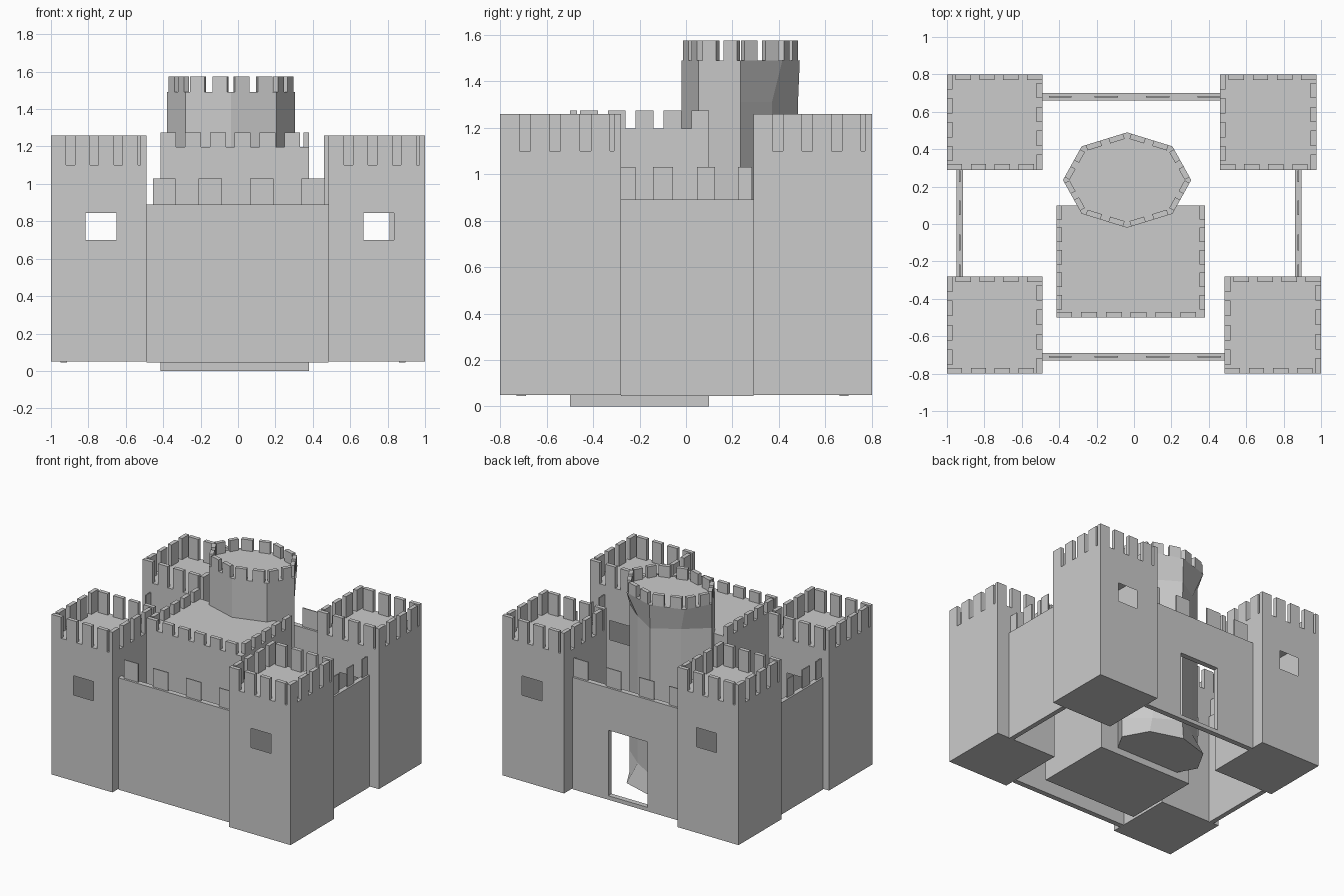
import bpy, bmesh, math
from mathutils import Vector, Matrix

if "Cube" in bpy.data.objects:
    bpy.data.objects.remove(bpy.data.objects["Cube"])

stone = bpy.data.materials.new("stone grey")
stone.use_nodes = True
GREY = (0.6, 0.6, 0.6, 1)
stone.diffuse_color = GREY
stone.node_tree.nodes["Principled BSDF"].inputs["Base Color"].default_value = GREY


def finish(bm, name):
    bmesh.ops.recalc_face_normals(bm, faces=bm.faces)
    mesh = bpy.data.meshes.new(name)
    bm.to_mesh(mesh)
    bm.free()
    mesh.materials.append(stone)
    obj = bpy.data.objects.new(name, mesh)
    bpy.context.collection.objects.link(obj)
    return obj


def add_box(bm, x, y, z):
    lo, hi = Vector((x[0], y[0], z[0])), Vector((x[1], y[1], z[1]))
    size = Matrix.Diagonal((*(hi - lo), 1))
    bmesh.ops.create_cube(bm, size=1, matrix=Matrix.Translation((lo + hi) / 2) @ size)


def cut_opening(bm, x, z, reveal):
    """Open a rectangle through the front and back faces of a box."""
    for axis, values in (((1, 0, 0), x), ((0, 0, 1), z)):
        for v in values:
            bmesh.ops.bisect_plane(bm, geom=bm.verts[:] + bm.edges[:] + bm.faces[:],
                                   plane_co=Vector(axis) * v, plane_no=axis)
    hole = []
    for f in bm.faces:
        c = f.calc_center_median()
        if abs(f.normal.y) > 0.9 and x[0] < c.x < x[1] and z[0] < c.z < z[1]:
            hole.append(f)
    bmesh.ops.delete(bm, geom=hole, context='FACES')
    if reveal:
        bmesh.ops.bridge_loops(bm, edges=[e for e in bm.edges if e.is_boundary])


def add_merlons(bm, start, end, count, z, fill=0.64, depth=0.03, offset=0.0):
    """Row of merlons along an edge, standing on its left-hand side."""
    a, b = Vector(start), Vector(end)
    d = (b - a).normalized()
    pitch = (b - a).length / count
    rot = Matrix.Rotation(math.atan2(d.y, d.x), 4, 'Z')
    n = Vector((-d.y, d.x))
    for i in range(count):
        p = a + d * pitch * (i + offset + fill / 2) + n * depth / 2
        place = Matrix.Translation((p.x, p.y, sum(z) / 2)) @ rot
        size = Matrix.Diagonal((pitch * fill, depth, z[1] - z[0], 1))
        bmesh.ops.create_cube(bm, size=1, matrix=place @ size)


# Hollow corner towers with a window front and back
DECK = 1.10
towers = {
    "front_right_tower": (-1.0, -0.49, -0.80, -0.28),
    "front_left_tower": (0.485, 1.0, -0.80, -0.28),
    "back_right_tower": (-1.0, -0.49, 0.29, 0.80),
    "back_left_tower": (0.46, 0.975, 0.29, 0.80),
}
for name, (x0, x1, y0, y1) in towers.items():
    bm = bmesh.new()
    add_box(bm, (x0, x1), (y0, y1), (0.05, DECK))
    bm.normal_update()
    cut_opening(bm, (x0 + 0.185, x0 + 0.35), (0.70, 0.845), False)
    finish(bm, name)
    bm = bmesh.new()
    corners = [(x0, y0), (x1, y0), (x1, y1), (x0, y1)]
    for i in range(4):
        add_merlons(bm, corners[i], corners[(i + 1) % 4], 4, (DECK, 1.26))
    finish(bm, name + "_battlements")

# Curtain walls with thin merlon plates
WALL_TOP, PLATE_TOP = 0.89, 1.03
front_spans = [(-0.455, -0.335), (-0.21, -0.085), (0.065, 0.19), (0.34, 0.465)]
side_spans = [(-0.28, -0.217), (-0.142, -0.056), (0.047, 0.125), (0.225, 0.285)]
for name, y in (("front_wall", -0.71), ("back_wall", 0.68)):
    bm = bmesh.new()
    add_box(bm, (-0.49, 0.485 if y < 0 else 0.46), (y - 0.02, y + 0.02), (0.045, WALL_TOP))
    bm.normal_update()
    if y > 0:
        cut_opening(bm, (-0.17, 0.16), (0.075, 0.57), True)
    finish(bm, name)
    bm = bmesh.new()
    for span in front_spans:
        add_box(bm, span, (y - 0.004, y + 0.004), (WALL_TOP, PLATE_TOP))
    finish(bm, name + "_merlons")
for name, x in (("right_wall", -0.932), ("left_wall", 0.878)):
    bm = bmesh.new()
    add_box(bm, (x - 0.018, x + 0.018), (-0.28, 0.29), (0.045, WALL_TOP))
    finish(bm, name)
    bm = bmesh.new()
    for span in side_spans:
        add_box(bm, (x - 0.004, x + 0.004), span, (WALL_TOP, PLATE_TOP))
    finish(bm, name + "_merlons")

# Square keep, battlements on three sides
KX, KY, ROOF = (-0.415, 0.38), (-0.50, 0.10), 1.197
bm = bmesh.new()
add_box(bm, KX, KY, (0, ROOF))
finish(bm, "keep")
bm = bmesh.new()
rim = (ROOF, 1.275)
add_merlons(bm, (KX[0], KY[0]), (KX[1], KY[0]), 6, rim)
add_merlons(bm, (KX[1], KY[0]), (KX[1], KY[1]), 5, rim, offset=0.36)
add_merlons(bm, (KX[0], KY[1]), (KX[0], KY[0]), 5, rim)
finish(bm, "keep_battlements")

# Octagonal tower, its rear corners drawn in between foot and crown
CROWN = 1.49


def octagon(pull, rear=1.0):
    pts = []
    for k in range(8):
        s = pull if k in (1, 3) else rear if k == 2 else 1.0
        a = k * math.pi / 4
        pts.append((-0.037 + 0.343 * s * math.cos(a), 0.235 + 0.255 * s * math.sin(a)))
    return pts


bm = bmesh.new()
rings = []
for z, pull, rear in ((0.05, 1, 1), (0.2, 0.75, 0.95), (1.31, 0.75, 0.97), (CROWN, 1, 1)):
    rings.append([bm.verts.new((x, y, z)) for x, y in octagon(pull, rear)])
for low, high in zip(rings, rings[1:]):
    for i in range(8):
        j = (i + 1) % 8
        bm.faces.new((low[i], low[j], high[j], high[i]))
bm.faces.new(rings[0][::-1])
bm.faces.new(rings[-1])
finish(bm, "round_tower")
bm = bmesh.new()
pts = octagon(1)
for i in range(8):
    add_merlons(bm, pts[i], pts[(i + 1) % 8], 2, (CROWN, 1.575), offset=0.18)
finish(bm, "round_tower_battlements")
